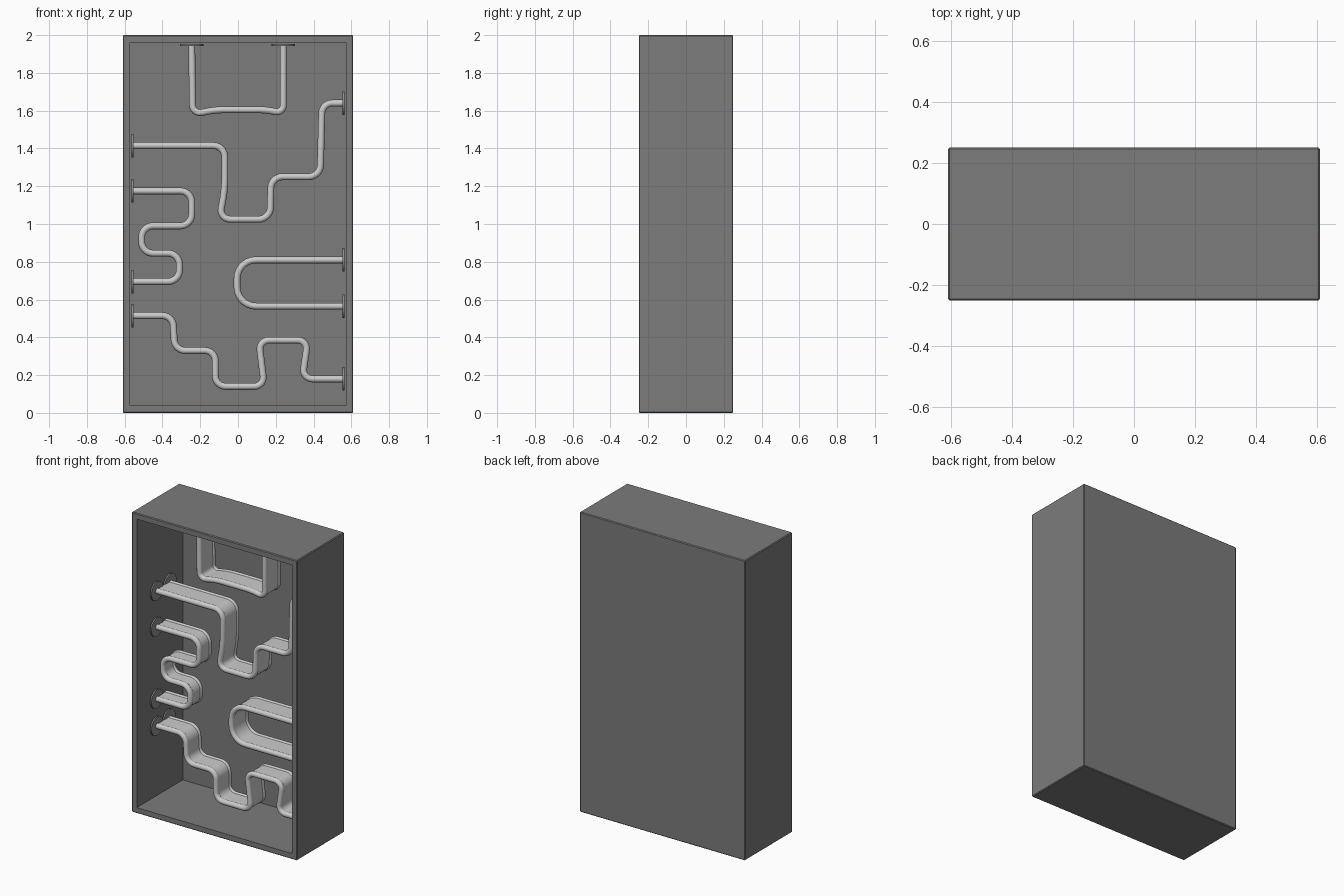
import bpy, bmesh, math
from mathutils import Vector, Matrix

if "Cube" in bpy.data.objects:
    bpy.data.objects.remove(bpy.data.objects["Cube"])


def material(name, v):
    m = bpy.data.materials.new(name)
    m.diffuse_color = (v, v, v, 1)
    m.use_nodes = True
    m.node_tree.nodes["Principled BSDF"].inputs["Base Color"].default_value = m.diffuse_color
    return m


DARK = material("dark_grey", 0.2)
MID = material("mid_grey", 0.27)
LIGHT = material("light_grey", 0.62)


def finish(bm, name, mat, smooth=False):
    bmesh.ops.recalc_face_normals(bm, faces=bm.faces)
    me = bpy.data.meshes.new(name)
    bm.to_mesh(me)
    bm.free()
    ob = bpy.data.objects.new(name, me)
    bpy.context.collection.objects.link(ob)
    me.materials.append(mat)
    if smooth:
        bpy.ops.object.select_all(action='DESELECT')
        ob.select_set(True)
        bpy.context.view_layer.objects.active = ob
        bpy.ops.object.shade_smooth_by_angle(angle=math.radians(40))
    return ob


def rounded(points, r, steps=7):
    """Round the corners of an open path in the xz plane."""
    p = [Vector(q) for q in points]
    out = [p[0]]
    for a, b, c in zip(p, p[1:], p[2:]):
        t = min(r, 0.48 * (a - b).length, 0.48 * (c - b).length)
        s = b + (a - b).normalized() * t
        e = b + (c - b).normalized() * t
        h1, h2 = s.lerp(b, 0.55), e.lerp(b, 0.55)
        for i in range(steps + 1):
            u = i / steps
            v = 1 - u
            out.append(v**3 * s + 3*v*v*u * h1 + 3*v*u*u * h2 + u**3 * e)
    return out + [p[-1]]


def sweep(bm, path, profile):
    """Sweep a closed profile of (sideways, y) points along an xz path."""
    rings = []
    for i, p in enumerate(path):
        d1 = (p - path[max(i - 1, 0)]).normalized()
        d2 = (path[min(i + 1, len(path) - 1)] - p).normalized()
        d = (d1 + d2).normalized()
        n = Vector((-d.y, d.x))
        rings.append([bm.verts.new((p.x + n.x * s, y, p.y + n.y * s)) for s, y in profile])
    k = len(profile)
    for a, b in zip(rings, rings[1:]):
        for j in range(k):
            bm.faces.new((a[j], a[(j + 1) % k], b[(j + 1) % k], b[j]))
    bm.faces.new(rings[0])
    bm.faces.new(rings[-1])


def circle(y, r, n=14):
    return [(r * math.cos(2 * math.pi * i / n), y + r * math.sin(2 * math.pi * i / n))
            for i in range(n)]


# Open-fronted cabinet
bm = bmesh.new()
bmesh.ops.create_cube(bm, size=1, matrix=Matrix.Translation((0, 0, 1)) @ Matrix.Diagonal((1.22, 0.5, 2, 1)))
bmesh.ops.bevel(bm, geom=bm.edges[:], offset=0.005, segments=1, affect='EDGES')
front = min(bm.faces, key=lambda f: f.calc_center_median().y)
bmesh.ops.inset_individual(bm, faces=[front], thickness=0.047)
res = bmesh.ops.extrude_discrete_faces(bm, faces=[front])
for v in res["faces"][0].verts:
    v.co.y = 0.235
finish(bm, "cabinet", DARK)

# Pipe routes: points, corner radius, rear tube y, rear flange present
FRONT_Y, R = -0.06, 0.018
routes = {
    "top_loop": ([(-.245, 1.948), (-.24, 1.58), (-.12, 1.605), (.15, 1.605),
                  (.24, 1.585), (.24, 1.948)], .05, .075, True),
    "wide_run": ([(-.558, 1.415), (-.07, 1.415), (-.07, 1.18), (-.10, 1.025), (.17, 1.025),
                  (.175, 1.25), (.435, 1.25), (.445, 1.64), (.558, 1.64)], .06, .08, True),
    "left_zigzag": ([(-.558, 1.175), (-.245, 1.175), (-.245, .99), (-.51, .99), (-.51, .845),
                     (-.31, .845), (-.31, .695), (-.558, .695)], .06, .04, False),
    "right_loop": ([(.558, .81), (-.005, .81), (-.005, .565), (.558, .565)], .1, .085, True),
    "low_run": ([(-.558, .515), (-.345, .515), (-.335, .33), (-.12, .33), (-.12, .14), (.14, .14),
                 (.11, .385), (.37, .385), (.34, .18), (.558, .18)], .055, .07, True),
}

for name, (pts, r, rear, two) in routes.items():
    path = rounded(pts, r)
    # Front and rear tubes joined by a flat web
    bm = bmesh.new()
    sweep(bm, path, circle(FRONT_Y, R))
    sweep(bm, path, circle(rear, R))
    w = 0.012
    sweep(bm, path, [(-w, FRONT_Y), (w, FRONT_Y), (w, rear), (-w, rear)])
    finish(bm, name + "_pipe", LIGHT, True)
    # Round wall flanges at the ends
    bm = bmesh.new()
    for x, z in (pts[0], pts[-1]):
        on_top = z > 1.9
        rot = Matrix() if on_top else Matrix.Rotation(math.pi / 2, 4, 'Y')
        for y in ([FRONT_Y, rear] if two else [FRONT_Y]):
            bmesh.ops.create_cone(bm, cap_ends=True, segments=20, radius1=.062, radius2=.062, depth=.01,
                                  matrix=Matrix.Translation((x, y, z)) @ rot)
    finish(bm, name + "_flanges", MID, True)
